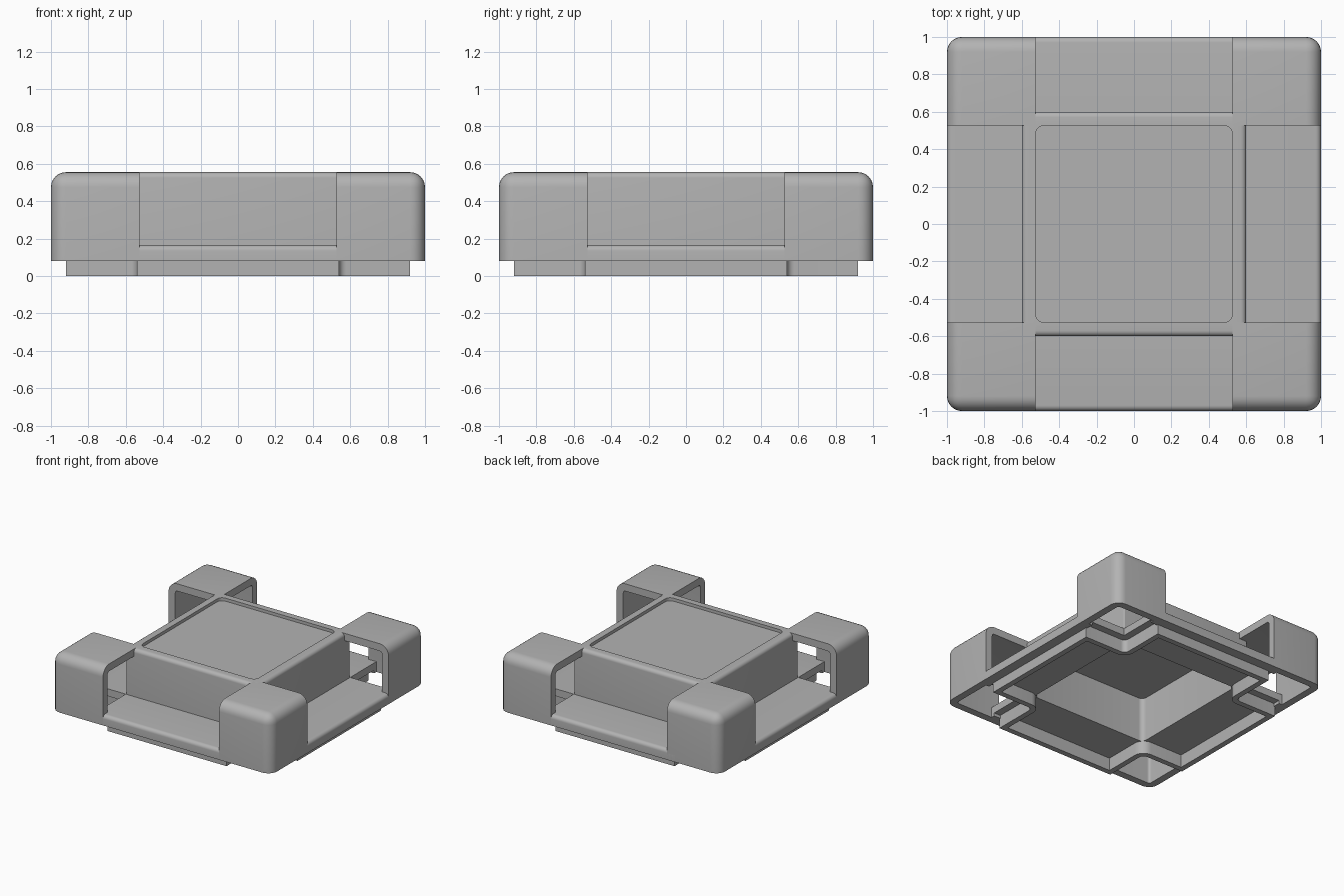
import bpy, bmesh, math
from mathutils import Matrix, Vector

cube = bpy.data.objects.get("Cube")
if cube:
    bpy.data.objects.remove(cube, do_unlink=True)

TOP, LIP, WALL = 0.555, 0.08, 0.06       # overall top, underside of hoods, shell thickness
BOX, GAP, LEDGE = 0.6, 0.527, 0.165      # box half width, half opening, ledge height

grey = bpy.data.materials.new("plain_grey")
grey.use_nodes = True
grey.diffuse_color = (0.45, 0.45, 0.45, 1)
grey.node_tree.nodes["Principled BSDF"].inputs["Base Color"].default_value = grey.diffuse_color


def finish(name, bm, modifiers=()):
    """Turn a bmesh into a shaded object with applied modifiers."""
    bmesh.ops.recalc_face_normals(bm, faces=bm.faces)
    mesh = bpy.data.meshes.new(name)
    bm.to_mesh(mesh)
    bm.free()
    mesh.materials.append(grey)
    obj = bpy.data.objects.new(name, mesh)
    bpy.context.collection.objects.link(obj)
    for kind, settings in modifiers:
        mod = obj.modifiers.new(kind.title(), kind)
        for key, value in settings.items():
            setattr(mod, key, value)
    bpy.ops.object.select_all(action='DESELECT')
    obj.select_set(True)
    bpy.context.view_layer.objects.active = obj
    if modifiers:
        bpy.ops.object.convert(target='MESH')
    bpy.ops.object.shade_smooth_by_angle(angle=math.radians(30))
    return obj


def arc(cx, cy, r, start, end, steps=6):
    angles = [math.radians(start + (end - start) * i / steps) for i in range(steps + 1)]
    return [(cx + r * math.cos(a), cy + r * math.sin(a)) for a in angles]


def four_turns(points):
    """Repeat one quadrant of an outline around the centre."""
    out = []
    for x, y in points:
        out.append((x, y))
    for _ in range(3):
        points = [(-y, x) for x, y in points]
        out += points
    return out


def rounded_square(half, r):
    return four_turns(arc(half - r, half - r, r, 0, 90))


def plus_outline(reach, half, r):
    c = half + r
    return four_turns([(reach, half)] + arc(c, c, r, 270, 180) + [(half, reach)])


def loft(name, sections, closed):
    """Skin a stack of matching outlines given as (points, height)."""
    bm = bmesh.new()
    loops = [[bm.verts.new((x, y, z)) for x, y in pts] for pts, z in sections]
    pairs = list(zip(loops, loops[1:]))
    if closed:
        pairs.append((loops[-1], loops[0]))
    else:
        bm.faces.new(loops[0])
        bm.faces.new(loops[-1])
    n = len(loops[0])
    for a, b in pairs:
        for i in range(n):
            j = (i + 1) % n
            bm.faces.new((a[i], a[j], b[j], b[i]))
    return finish(name, bm)


# Corner hoods: one rounded corner of a box, thickened and mirrored
bm = bmesh.new()
bmesh.ops.create_cube(bm, size=2)
for v in bm.verts:
    v.co.z = TOP if v.co.z > 0 else LIP
bottom = [f for f in bm.faces if f.normal.z < -0.5]
bmesh.ops.delete(bm, geom=bottom, context='FACES_ONLY')
edges = [e for e in bm.edges if not e.is_boundary]
bmesh.ops.bevel(bm, geom=edges, offset=0.08, segments=6, profile=0.5, affect='EDGES')
for axis in (Vector((1, 0, 0)), Vector((0, 1, 0))):
    bmesh.ops.bisect_plane(bm, geom=bm.verts[:] + bm.edges[:] + bm.faces[:],
                           plane_co=axis * GAP, plane_no=axis, clear_inner=True)
finish("corner_hoods", bm, [
    ('SOLIDIFY', dict(thickness=WALL, offset=-1, use_even_offset=True)),
    ('MIRROR', dict(use_axis=(True, True, False)))])

# Central box: hollow below, rounded rim and sunken panel above
base = LEDGE - WALL
sections = [(rounded_square(0.53, 0.04), 0.47),
            (rounded_square(0.53, 0.04), base),
            (rounded_square(BOX, 0.01), base)]
sections += [(rounded_square(h, 0.01), z) for h, z in arc(BOX - 0.03, TOP - 0.03, 0.03, 0, 90)]
sections += [(rounded_square(0.526, 0.045), TOP),
             (rounded_square(0.526, 0.045), TOP - 0.025)]
loft("central_box", sections, closed=False)

# Side ledges: lipped profile extruded along each side
profile = [(0.57, base), (0.57, LEDGE)] + arc(0.97, LEDGE - 0.03, 0.03, 90, 0)
profile += [(1, LIP), (0.91, LIP), (0.91, base)]
bm = bmesh.new()
for turn in range(4):
    rot = Matrix.Rotation(turn * math.pi / 2, 3, 'Z')
    ends = [[bm.verts.new(rot @ Vector((x, side, z))) for x, z in profile]
            for side in (-BOX, BOX)]
    bm.faces.new(ends[0])
    bm.faces.new(ends[1])
    for i in range(len(profile)):
        j = (i + 1) % len(profile)
        bm.faces.new((ends[0][i], ends[0][j], ends[1][j], ends[1][i]))
finish("side_ledges", bm)

# Foot ring: cross-shaped wall under the ledges
rim = 0.045
outer = plus_outline(0.92, 0.54, 0.04)
inner = plus_outline(0.92 - rim, 0.54 - rim, 0.04 + rim)
loft("foot_ring", [(outer, 0), (outer, base + 0.01), (inner, base + 0.01), (inner, 0)], closed=True)
